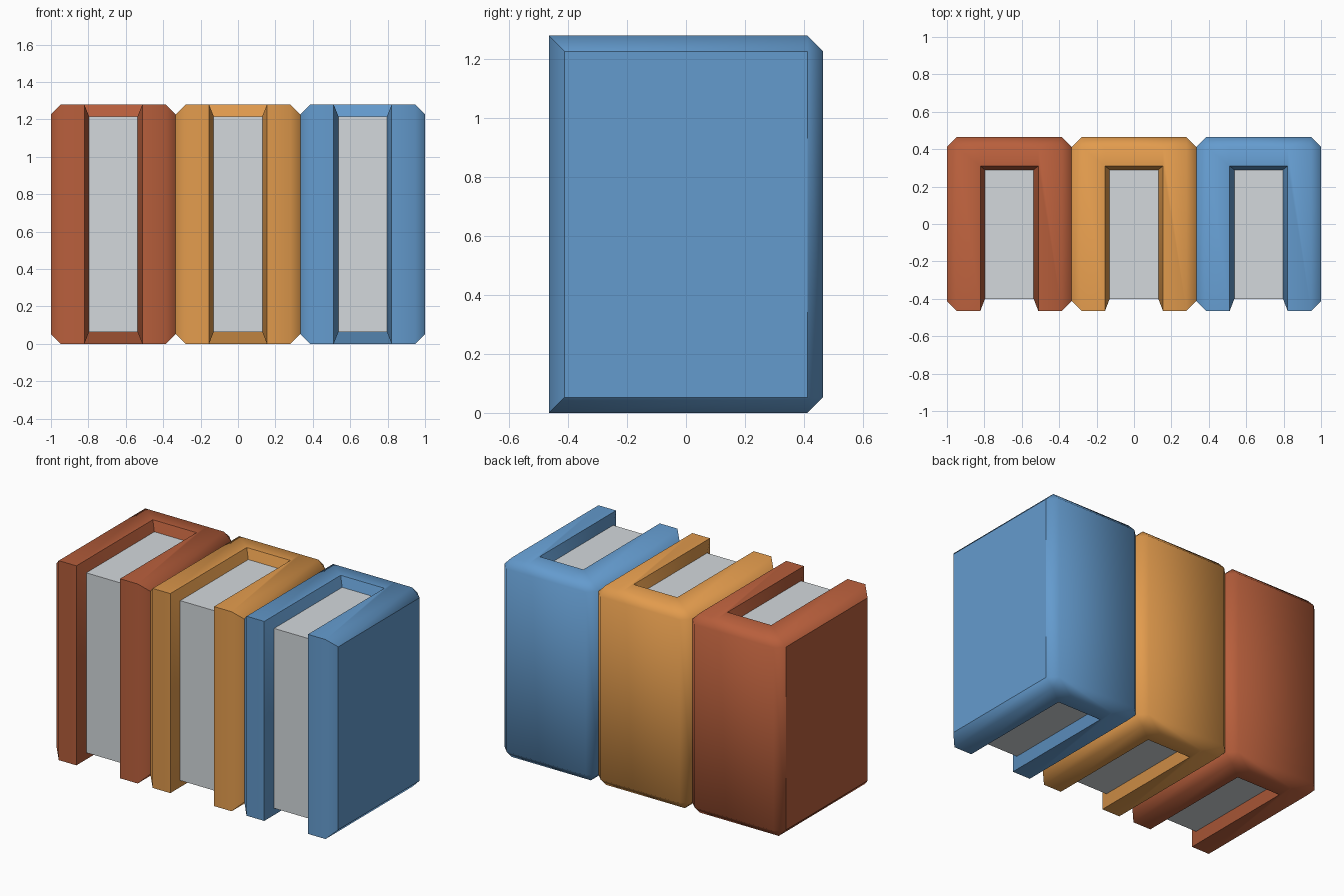
import bpy
import bmesh
from math import copysign, radians
from mathutils import Vector

if "Cube" in bpy.data.objects:
    bpy.data.objects.remove(bpy.data.objects["Cube"])

WIDTH, DEPTH, HEIGHT = 2 / 3, 0.93, 1.28
CHAMFER = 0.053
SLOT_X, SLOT_BACK = 0.155, 0.31      # opening in the cover
PAGE_X, PAGE_FRONT, PAGE_BACK = 0.13, -0.40, 0.29
PAGE_SINK = 0.063                    # pages sit below the cover rim


def make_material(name, color):
    mat = bpy.data.materials.new(name)
    mat.use_nodes = True
    mat.diffuse_color = (*color, 1)
    mat.node_tree.nodes["Principled BSDF"].inputs["Base Color"].default_value = (*color, 1)
    return mat


def is_open_side(face):
    """Front, top and bottom faces, where the pages show."""
    return face.normal.y < -0.99 or abs(face.normal.z) > 0.99


def cut(bm, faces, point, normal):
    geom = set(faces)
    for f in faces:
        geom.update(f.edges)
        geom.update(f.verts)
    bmesh.ops.bisect_plane(bm, geom=list(geom), dist=1e-5, plane_co=point, plane_no=normal)
    bm.normal_update()


def make_book(name, x, cover, pages):
    bm = bmesh.new()
    bmesh.ops.create_cube(bm, size=1)
    for v in bm.verts:
        v.co = Vector((v.co.x * WIDTH, v.co.y * DEPTH, (v.co.z + 0.5) * HEIGHT))

    # Chamfer everything but the front edges at the head and foot
    edges = []
    for e in bm.edges:
        a, b = e.verts
        along_x = abs(a.co.x - b.co.x) > 0.1
        if not (along_x and a.co.y < 0):
            edges.append(e)
    bmesh.ops.bevel(bm, geom=edges, offset=CHAMFER, offset_type='OFFSET',
                    segments=1, profile=0.5, affect='EDGES')
    bm.normal_update()

    # Outline the page slot on the three open sides
    for side in (-1, 1):
        cut(bm, [f for f in bm.faces if is_open_side(f)], (side * SLOT_X, 0, 0), (1, 0, 0))

    def middle():
        return [f for f in bm.faces if is_open_side(f)
                and abs(f.calc_center_median().x) < SLOT_X * 0.9]

    cut(bm, [f for f in middle() if abs(f.normal.z) > 0.99], (0, SLOT_BACK, 0), (0, 1, 0))
    slot = [f for f in middle() if f.calc_center_median().y < SLOT_BACK]

    # Sink the slot with sloping walls; its floor is the page block
    bmesh.ops.inset_region(bm, faces=slot, thickness=0.01, depth=0, use_boundary=True)
    for v in {v for f in slot for v in f.verts}:
        v.co = Vector((copysign(PAGE_X, v.co.x),
                       PAGE_FRONT if v.co.y < 0 else PAGE_BACK,
                       PAGE_SINK if v.co.z < HEIGHT / 2 else HEIGHT - PAGE_SINK))
    for f in slot:
        f.material_index = 1
    bm.normal_update()

    # Smooth cover with crisp side panels and slot rims
    for f in bm.faces:
        f.smooth = True
    for e in bm.edges:
        panel = any(abs(f.normal.x) > 0.99 for f in e.link_faces)
        e.smooth = not (panel or e.calc_face_angle(0) > radians(50))

    mesh = bpy.data.meshes.new(name)
    bm.to_mesh(mesh)
    bm.free()
    mesh.materials.append(cover)
    mesh.materials.append(pages)
    book = bpy.data.objects.new(name, mesh)
    book.location.x = x
    bpy.context.collection.objects.link(book)


paper = make_material("paper grey", (0.658, 0.693, 0.716))
books = [
    ("red_book", make_material("brick red", (0.48, 0.114, 0.045))),
    ("yellow_book", make_material("amber", (0.76, 0.328, 0.074))),
    ("blue_book", make_material("sky blue", (0.127, 0.328, 0.617))),
]
for i, (name, cover) in enumerate(books):
    make_book(name, (i - 1) * WIDTH, cover, paper)
